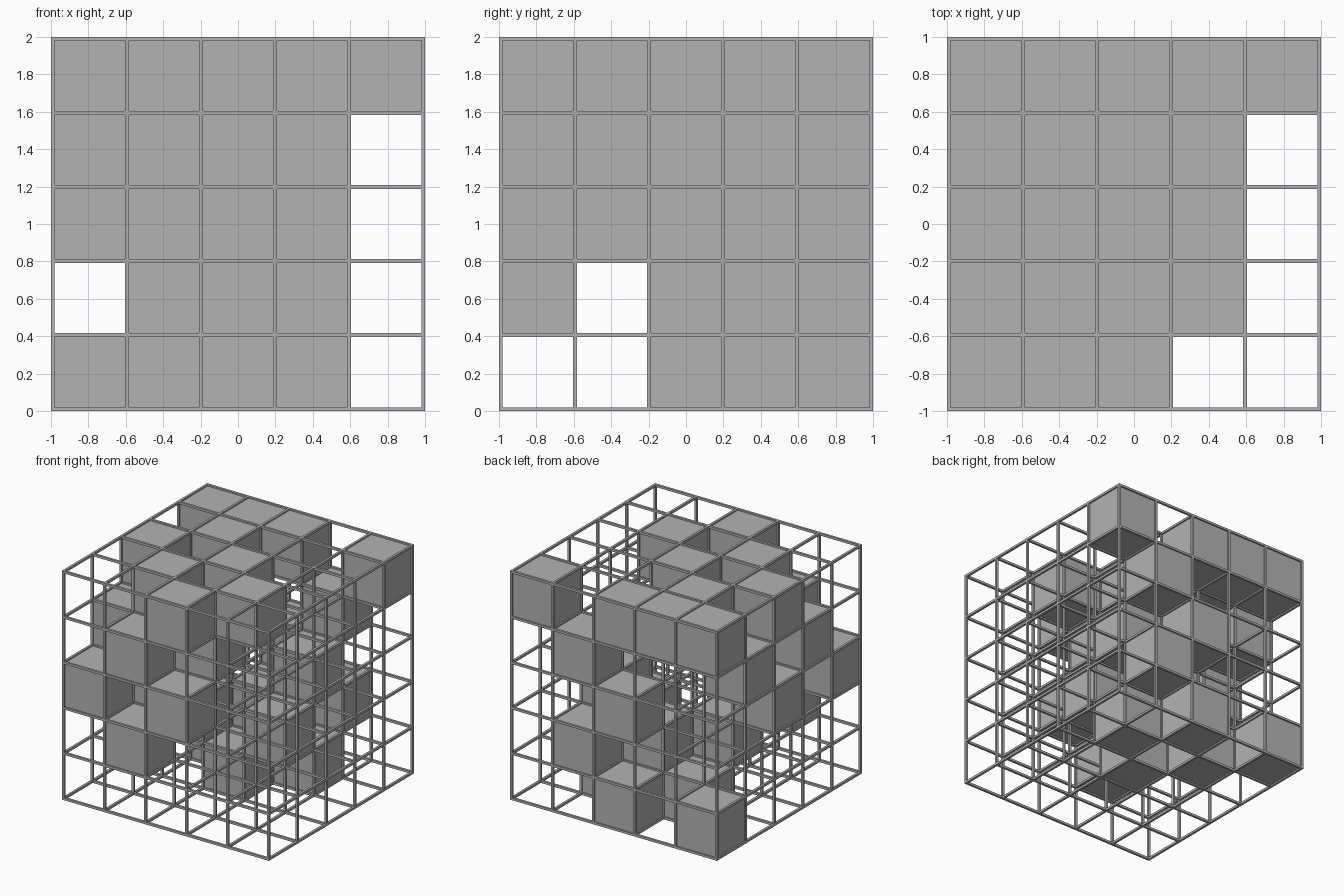
import bpy
import bmesh
from itertools import product
from mathutils import Matrix, Vector

CELLS = 5
BAR = 0.02
PITCH = (2 - BAR) / CELLS
CUBE = PITCH - 0.006

# Filled cells per level, bottom level first; rows run front to back, columns left to right
LEVELS = [
    "..... ..... ..#.. .#.#. #.#..",
    ".#... ..... .#.#. ..#.. ...#.",
    "#.#.. .#... #.... ...#. ..#..",
    ".#... #.#.. .#... #.... ...#.",
    "..#.. .#.#. #.#.. .#... ###.#",
]

if "Cube" in bpy.data.objects:
    bpy.data.objects.remove(bpy.data.objects["Cube"], do_unlink=True)


def make_material(name, colour):
    mat = bpy.data.materials.new(name)
    mat.use_nodes = True
    mat.diffuse_color = colour
    for node in mat.node_tree.nodes:
        if node.type == "BSDF_PRINCIPLED":
            node.inputs["Base Color"].default_value = colour
    return mat


def add_box(bm, centre, size):
    scale = Matrix.Diagonal((*size, 1))
    bmesh.ops.create_cube(bm, size=1, matrix=Matrix.Translation(centre) @ scale)


def finish(bm, name, mat):
    mesh = bpy.data.meshes.new(name)
    bm.to_mesh(mesh)
    bm.free()
    mesh.materials.append(mat)
    obj = bpy.data.objects.new(name, mesh)
    bpy.context.collection.objects.link(obj)
    return obj


def grid_point(x, y, z):
    """Position of a lattice node, counted in cells from the lower front corner."""
    half = CELLS / 2
    return Vector(((x - half) * PITCH, (y - half) * PITCH, z * PITCH + BAR / 2))


grey = make_material("mid grey", (0.45, 0.45, 0.45, 1))

# Wire lattice: one set of full-length bars along each axis
for axis, label in enumerate(("crosswise_bars", "lengthwise_bars", "upright_bars")):
    bars = bmesh.new()
    size = [BAR] * 3
    size[axis] = 2
    for a, b in product(range(CELLS + 1), repeat=2):
        node = [a, b]
        node.insert(axis, CELLS / 2)
        add_box(bars, grid_point(*node), size)
    finish(bars, label, grey)

# Solid cubes sitting in the lattice cells, one object per level
for k, level in enumerate(LEVELS):
    cubes = bmesh.new()
    for j, row in enumerate(level.split()):
        for i, mark in enumerate(row):
            if mark == "#":
                add_box(cubes, grid_point(i + 0.5, j + 0.5, k + 0.5), [CUBE] * 3)
    finish(cubes, f"cubes_level_{k + 1}", grey)
